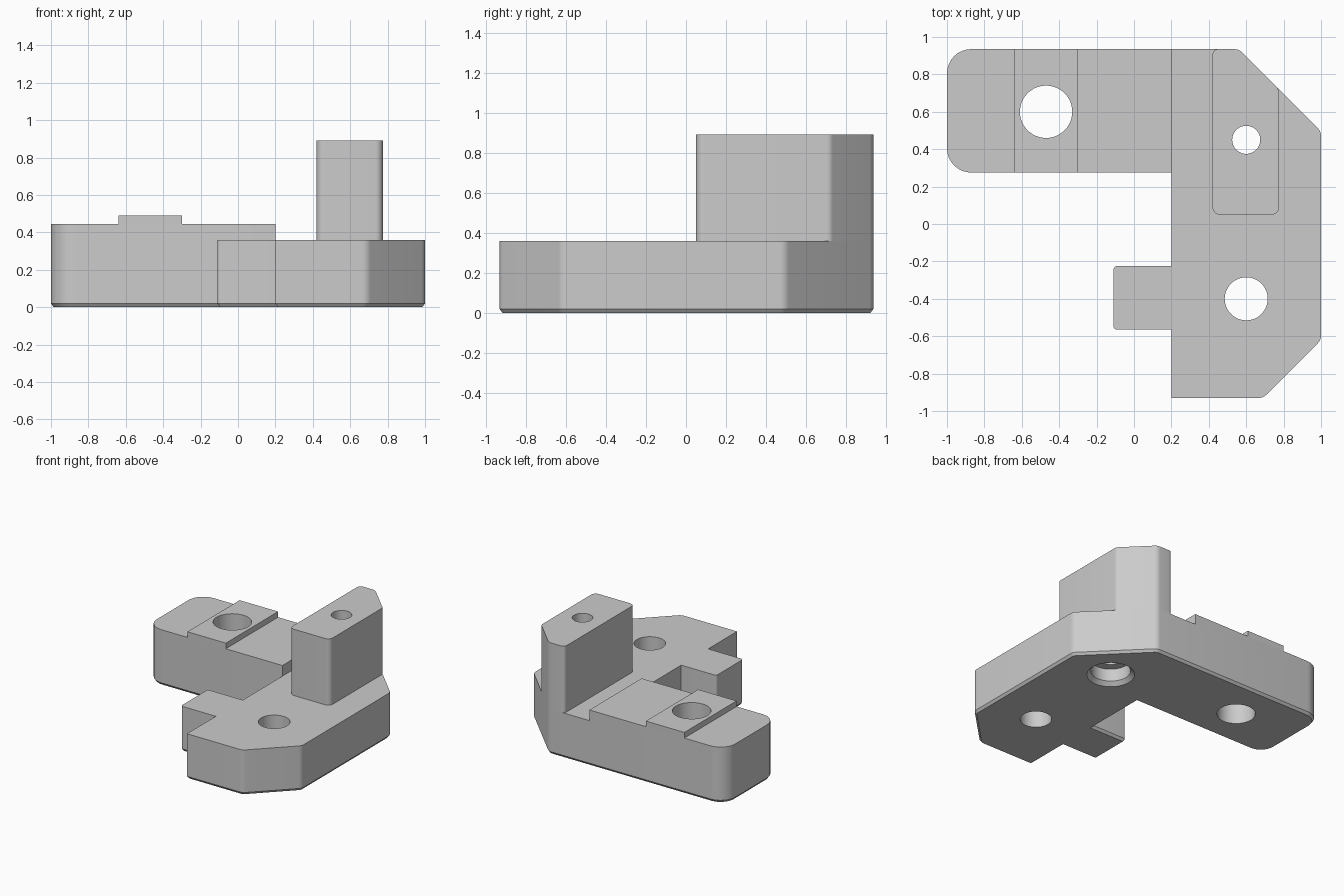
import bpy, bmesh
from math import pi, tan, sin, cos
from mathutils import Vector

if "Cube" in bpy.data.objects:
    bpy.data.objects.remove(bpy.data.objects["Cube"])

grey = bpy.data.materials.new("plain grey")
grey.use_nodes = True
grey.diffuse_color = (0.6, 0.6, 0.6, 1)
grey.node_tree.nodes["Principled BSDF"].inputs["Base Color"].default_value = (0.6, 0.6, 0.6, 1)


def rounded(corners, steps=8):
    """Outline from (x, y, radius) corners, each filleted by an arc."""
    points = []
    for i, (x, y, r) in enumerate(corners):
        p = Vector((x, y))
        if r == 0:
            points.append(p)
            continue
        a = (Vector(corners[i - 1][:2]) - p).normalized()
        b = (Vector(corners[(i + 1) % len(corners)][:2]) - p).normalized()
        half = a.angle(b) / 2
        centre = p + (a + b).normalized() * (r / sin(half))
        start = p + a * (r / tan(half)) - centre
        end = p + b * (r / tan(half)) - centre
        sweep = pi - 2 * half
        for k in range(steps + 1):
            t = sweep * k / steps
            points.append(centre + (start * sin(sweep - t) + end * sin(t)) / sin(sweep))
    return points


def finish(name, bm):
    bmesh.ops.recalc_face_normals(bm, faces=bm.faces)
    mesh = bpy.data.meshes.new(name)
    bm.to_mesh(mesh)
    bm.free()
    mesh.materials.append(grey)
    obj = bpy.data.objects.new(name, mesh)
    bpy.context.collection.objects.link(obj)
    return obj


def loft(name, rings):
    """Closed solid through a stack of matching rings."""
    bm = bmesh.new()
    loops = [[bm.verts.new(p) for p in ring] for ring in rings]
    n = len(loops[0])
    for low, high in zip(loops, loops[1:]):
        for i in range(n):
            j = (i + 1) % n
            bm.faces.new((low[i], low[j], high[j], high[i]))
    bm.faces.new(loops[0][::-1])
    bm.faces.new(loops[-1])
    return finish(name, bm)


def slab(name, corners, z0, z1):
    outline = rounded(corners)
    return loft(name, [[(p.x, p.y, z) for p in outline] for z in (z0, z1)])


def drill(name, x, y, profile, sides=48):
    """Turned cutter from (radius, z) steps."""
    obj = loft(name, [[(x + r * cos(2 * pi * k / sides), y + r * sin(2 * pi * k / sides), z)
                       for k in range(sides)] for r, z in profile])
    obj.hide_render = True
    return obj


# Base plate: angled outline with side tab and bevelled underside
BACK, ARM_FRONT, ARM_END, TOP = 0.935, 0.275, 0.2, 0.36
BEVEL = 0.02
base = slab("base_plate", [
    (-1, ARM_FRONT, 0.13), (ARM_END, ARM_FRONT, 0),
    (ARM_END, -0.225, 0), (-0.11, -0.225, 0.02),
    (-0.11, -0.565, 0.02), (ARM_END, -0.565, 0),
    (ARM_END, -0.93, 0), (0.69, -0.93, 0.06),
    (1, -0.62, 0.06), (1, 0.495, 0.06),
    (0.56, BACK, 0.06), (-1, BACK, 0.13)], BEVEL, TOP)
bm = bmesh.new()
bm.from_mesh(base.data)
bm.normal_update()
bottom = [f for f in bm.faces if f.normal.z < -0.9]
bmesh.ops.inset_region(bm, faces=bottom, thickness=0.015, use_even_offset=True)
for v in bottom[0].verts:
    v.co.z = 0
bm.normal_update()
bm.to_mesh(base.data)
bm.free()

# Raised arm and the ridge across it
arm = slab("raised_arm", [
    (-1, ARM_FRONT, 0.13), (ARM_END, ARM_FRONT, 0),
    (ARM_END, BACK, 0), (-1, BACK, 0.13)], TOP, 0.445)
ridge = slab("arm_ridge", [
    (-0.64, ARM_FRONT, 0), (-0.3, ARM_FRONT, 0),
    (-0.3, BACK, 0), (-0.64, BACK, 0)], 0.445, 0.49)

# Upright post sharing the slanted back corner
post = slab("post", [
    (0.42, 0.05, 0.04), (0.775, 0.05, 0.04), (0.775, 0.72, 0.04),
    (0.56, BACK, 0.06), (0.42, BACK, 0.03)], TOP, 0.89)

# Holes: arm, plate, and the post hole with a countersunk bore below
arm_drill = drill("arm_drill", -0.47, 0.6, [(0.14, -0.1), (0.14, 1)])
plate_drill = drill("plate_drill", 0.6, -0.4, [(0.115, -0.1), (0.115, 1)])
post_drill = drill("post_drill", 0.6, 0.45, [
    (0.205, -0.03), (0.145, 0.03), (0.145, 0.13), (0.075, 0.13), (0.075, 1)])
cuts = {base: (arm_drill, plate_drill, post_drill), arm: (arm_drill,),
        ridge: (arm_drill,), post: (post_drill,)}
for part, drills in cuts.items():
    bpy.ops.object.select_all(action="DESELECT")
    part.select_set(True)
    bpy.context.view_layer.objects.active = part
    for cutter in drills:
        mod = part.modifiers.new("hole", "BOOLEAN")
        mod.operation, mod.solver, mod.object = "DIFFERENCE", "EXACT", cutter
        bpy.ops.object.modifier_apply(modifier=mod.name)
    bpy.ops.object.shade_smooth_by_angle(angle=pi / 6)
for cutter in (arm_drill, plate_drill, post_drill):
    bpy.data.objects.remove(cutter)
